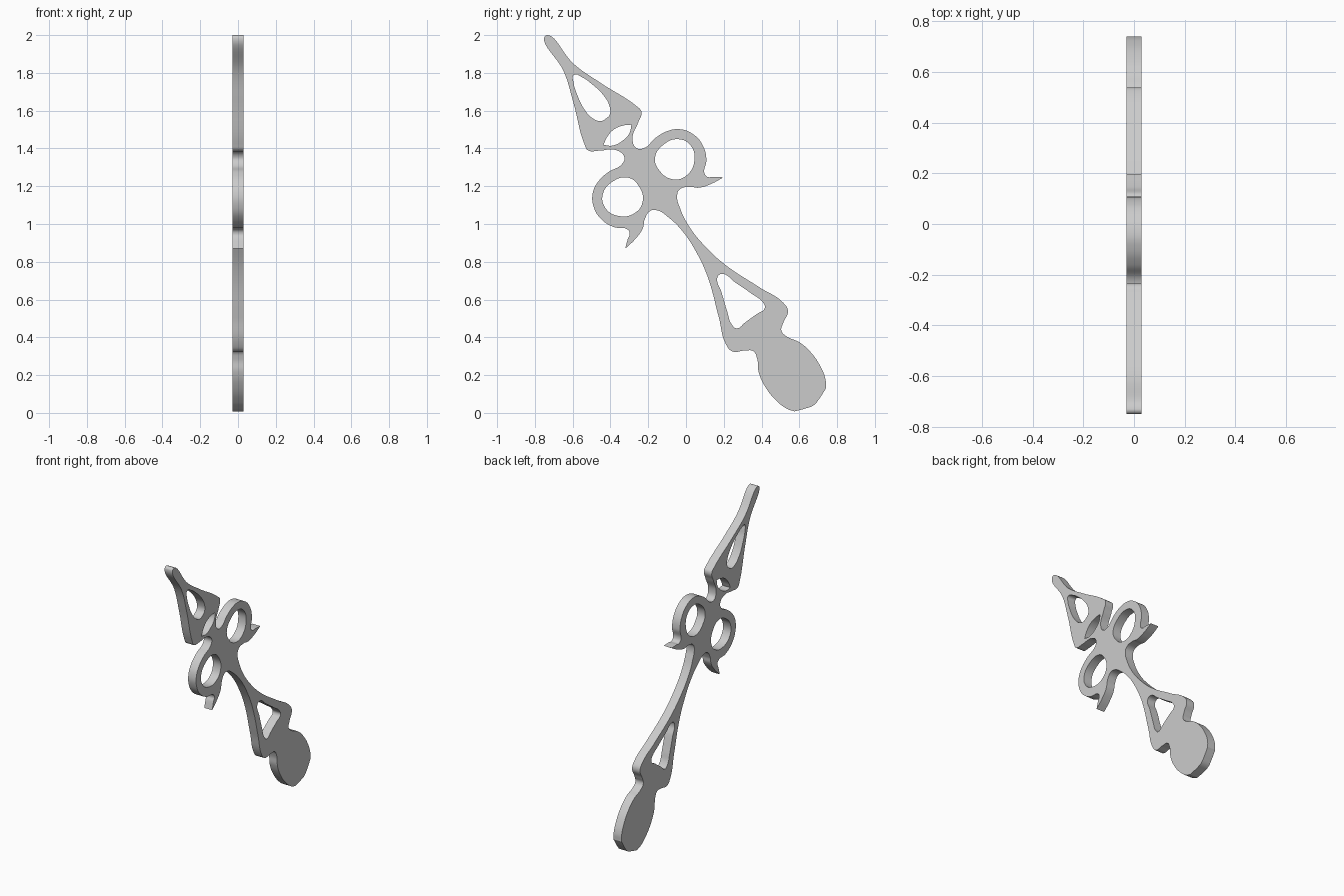
import bpy, bmesh
from math import radians, sin, cos

if "Cube" in bpy.data.objects:
    bpy.data.objects.remove(bpy.data.objects["Cube"])

# Symmetry axis of the hand: through a point, leaning 36 degrees in the YZ plane
CY, CZ, A = -0.1975, 1.245, radians(36)
S, C = sin(A), cos(A)


def to_local(p):
    dy, dz = p[0] - CY, p[1] - CZ
    return dy * C + dz * S, -dy * S + dz * C


def to_world(u, v):
    return CY + u * C - v * S, CZ + u * S + v * C


def mirrored(half):
    """Close a half outline (y, z[, 'c' for corner]) across the axis."""
    pts = []
    for p in half:
        u, v = to_local(p)
        pts.append((0 if abs(u) < 0.012 else u, v, len(p) > 2))
    return pts + [(-u, v, c) for u, v, c in reversed(pts) if u != 0]


def add_loop(curve, pts):
    sp = curve.splines.new('BEZIER')
    sp.bezier_points.add(len(pts) - 1)
    sp.use_cyclic_u = True
    sp.resolution_u = 8
    for bp, (u, v, corner) in zip(sp.bezier_points, pts):
        bp.co = (*to_world(u, v), 0)
        bp.handle_left_type = bp.handle_right_type = 'VECTOR' if corner else 'AUTO'


# Outer silhouette, one side from tip to rounded base
outline = [
    (-.731, 2.0), (-.595, 1.848), (-.457, 1.75), (-.262, 1.624), (-.236, 1.595),
    (-.252, 1.54), (-.283, 1.455), (-.262, 1.402), (-.222, 1.402),
    (-.16, 1.457), (-.098, 1.492), (-.034, 1.502), (.034, 1.478), (.087, 1.42),
    (.108, 1.34), (.098, 1.267), (.115, 1.249), (.145, 1.25), (.198, 1.247, 'c'),
    (.135, 1.213), (.066, 1.192), (.02, 1.197), (-.034, 1.182), (-.047, 1.15),
    (-.03, 1.08), (.018, .985), (.098, .885), (.2, .79), (.39, .664),
    (.515, .583), (.54, .54), (.515, .477), (.505, .435), (.536, .403),
    (.6, .374), (.663, .318), (.716, .238), (.739, .175), (.741, .13, 'c'),
    (.705, .074), (.677, .041)]

# Openings that straddle the axis
tip_hole = [(-.592, 1.79), (-.55, 1.777), (-.5, 1.742), (-.436, 1.68),
            (-.404, 1.62), (-.405, 1.577), (-.427, 1.556)]
stem_hole = [(.18, .734), (.2, .735), (.256, .694), (.346, .632), (.407, .585),
             (.417, .556), (.373, .522), (.342, .50)]
lens_hole = [(0, .315, False), (.055, .302, False), (.091, .281, True),
             (.055, .25, False), (0, .24, False), (-.055, .25, False),
             (-.091, .281, True), (-.055, .302, False)]
# Ring opening, repeated on both sides
ring_hole = [(-.164, 1.35), (-.119, 1.42), (-.04, 1.449), (.024, 1.416),
             (.045, 1.34), (.003, 1.257), (-.071, 1.237), (-.14, 1.282)]
ring = [(*to_local(p), False) for p in ring_hole]

curve = bpy.data.curves.new('clock_hand', 'CURVE')
curve.dimensions = '2D'
curve.fill_mode = 'BOTH'
curve.extrude = 0.03
for pts in (mirrored(outline), mirrored(tip_hole), mirrored(stem_hole), lens_hole,
            ring, [(-u, v, c) for u, v, c in ring]):
    add_loop(curve, pts)

# Stand the plate up in the YZ plane and turn it into a mesh
hand = bpy.data.objects.new('clock_hand', curve)
bpy.context.collection.objects.link(hand)
hand.rotation_euler = (radians(90), 0, radians(90))
bpy.context.view_layer.objects.active = hand
hand.select_set(True)
bpy.ops.object.convert(target='MESH')
hand = bpy.context.object
bpy.ops.object.transform_apply(location=False, rotation=True, scale=False)

bm = bmesh.new()
bm.from_mesh(hand.data)
bmesh.ops.remove_doubles(bm, verts=bm.verts, dist=0.0002)
bmesh.ops.recalc_face_normals(bm, faces=bm.faces)
bm.to_mesh(hand.data)
bm.free()
bpy.ops.object.shade_smooth_by_angle(angle=radians(30))
